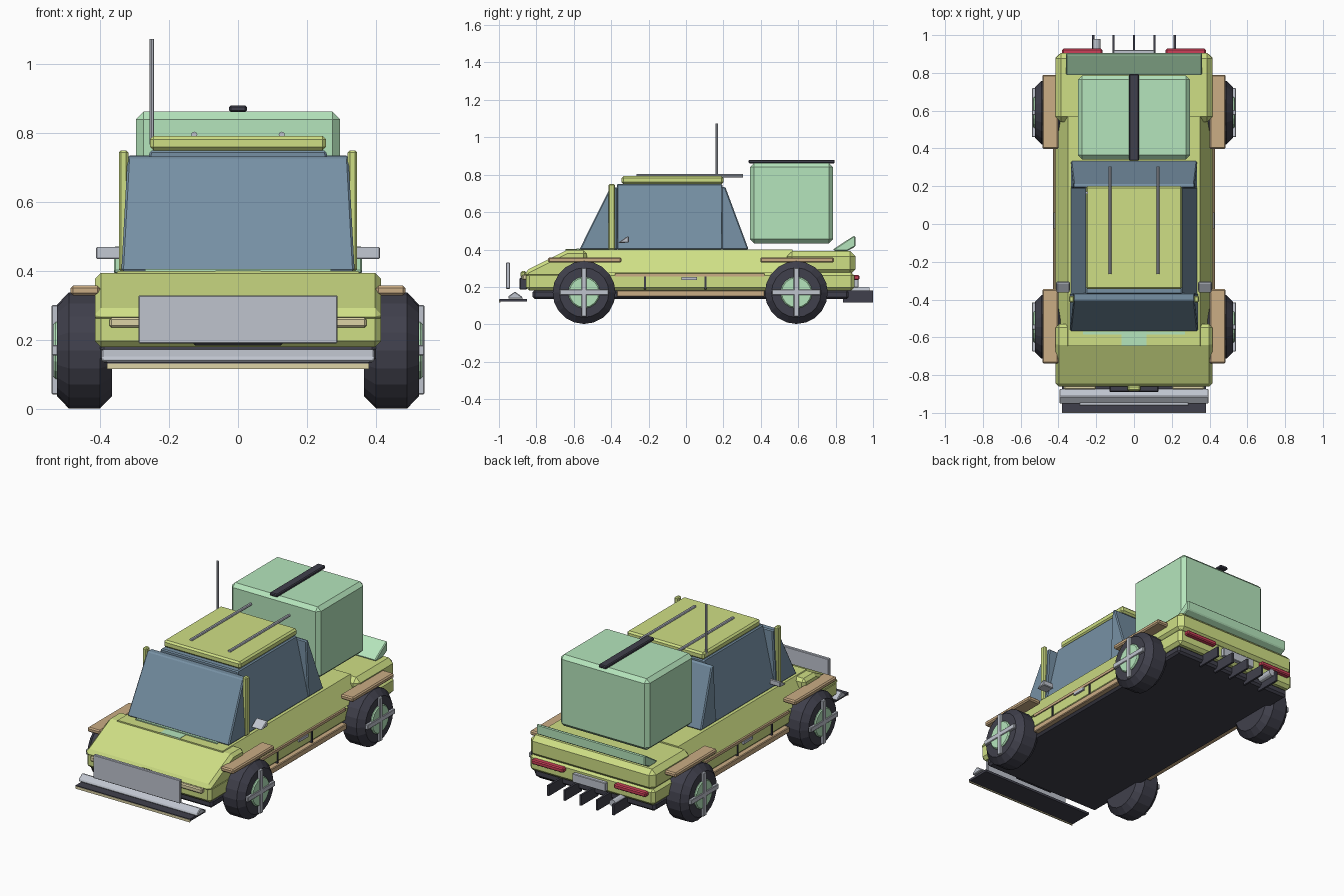
import bpy, bmesh, math
from mathutils import Matrix

if "Cube" in bpy.data.objects:
    bpy.data.objects.remove(bpy.data.objects["Cube"])

def lin(c):
    return c / 12.92 if c <= 0.04045 else ((c + 0.055) / 1.055) ** 2.4

def mat(name, hexa):
    m = bpy.data.materials.new(name)
    m.diffuse_color = [lin(int(hexa[i:i + 2], 16) / 255) for i in (0, 2, 4)] + [1]
    m.use_nodes = True
    m.node_tree.nodes["Principled BSDF"].inputs["Base Color"].default_value = m.diffuse_color
    return m

YEL, MINT, GLASS = mat("lime", "CFDF85"), mat("mint", "B5E5BC"), mat("slate", "7690A4")
DARK, TAN, CREAM = mat("dark", "40404C"), mat("tan", "CBAD85"), mat("cream", "DDD3A6")
RED, STEEL = mat("red", "CC4058"), mat("steel", "BFC4CE")

def finish(name, bm, material, bevel=0.0):
    bmesh.ops.recalc_face_normals(bm, faces=bm.faces)
    me = bpy.data.meshes.new(name)
    bm.to_mesh(me)
    bm.free()
    ob = bpy.data.objects.new(name, me)
    bpy.context.collection.objects.link(ob)
    me.materials.append(material)
    if bevel:
        b = ob.modifiers.new("bevel", 'BEVEL')
        b.width, b.segments, b.limit_method = bevel, 1, 'ANGLE'
    return ob

def box(name, x, y, z, material, bevel=0.0, top=1.0):
    """Box from (min, max) ranges; top scales the upper face in x."""
    bm = bmesh.new()
    bmesh.ops.create_cube(bm, size=1)
    for v in bm.verts:
        s = top if v.co.z > 0 else 1.0
        v.co = ((x[0] + x[1]) / 2 + v.co.x * (x[1] - x[0]) * s,
                (y[0] + y[1]) / 2 + v.co.y * (y[1] - y[0]),
                (z[0] + z[1]) / 2 + v.co.z * (z[1] - z[0]))
    return finish(name, bm, material, bevel)

def pair(name, x, y, z, material, bevel=0.0):
    box(name + "_right", x, y, z, material, bevel)
    box(name + "_left", (-x[1], -x[0]), y, z, material, bevel)

def prism(name, profile, half, material, bevel=0.0, half_top=None):
    """Side profile (y, z) extruded across x; half_top tapers it upward."""
    zs = [p[1] for p in profile]
    lo, hi = min(zs), max(zs)
    ht = half if half_top is None else half_top
    bm = bmesh.new()
    rows = []
    for s in (-1, 1):
        rows.append([bm.verts.new((s * (half + (ht - half) * (z - lo) / (hi - lo)), y, z))
                     for y, z in profile])
    n = len(profile)
    bm.faces.new(rows[0])
    bm.faces.new(rows[1])
    for i in range(n):
        j = (i + 1) % n
        bm.faces.new((rows[0][i], rows[0][j], rows[1][j], rows[1][i]))
    return finish(name, bm, material, bevel)

def cyl(name, c, r, depth, axis, material, bevel=0.0, sides=20):
    bm = bmesh.new()
    bmesh.ops.create_cone(bm, cap_ends=True, segments=sides, radius1=r, radius2=r, depth=depth)
    rot = {'X': Matrix.Rotation(math.pi / 2, 4, 'Y'),
           'Y': Matrix.Rotation(math.pi / 2, 4, 'X'), 'Z': Matrix()}[axis]
    bmesh.ops.transform(bm, matrix=Matrix.Translation(c) @ rot, verts=bm.verts)
    ob = finish(name, bm, material, bevel)
    if bevel:
        ob.modifiers["bevel"].angle_limit = math.radians(40)
    return ob

# Body
box("chassis", (-0.40, 0.40), (-0.82, 0.87), (0.135, 0.185), DARK, 0.012)
box("lower_body", (-0.415, 0.415), (-0.855, 0.9), (0.18, 0.28), YEL, 0.018)
box("middle_body", (-0.415, 0.415), (-0.645, 0.57), (0.275, 0.40), YEL, 0.0, 0.84)
box("rear_deck", (-0.415, 0.415), (0.54, 0.905), (0.265, 0.392), YEL, 0.028)
prism("hood", [(-0.86, 0.25), (-0.86, 0.285), (-0.64, 0.395), (-0.53, 0.395), (-0.53, 0.25)],
      0.415, YEL, 0.018)
box("hood_vent", (-0.065, 0.065), (-0.645, -0.56), (0.39, 0.402), MINT)
box("cowl_strip", (-0.27, 0.27), (-0.585, -0.57), (0.395, 0.406), MINT)

# Cabin
box("cabin_glass", (-0.335, 0.335), (-0.37, 0.195), (0.40, 0.75), GLASS, 0.006, 0.76)
prism("windshield", [(-0.57, 0.40), (-0.405, 0.732), (-0.365, 0.732), (-0.365, 0.40)],
      0.338, GLASS, 0.006, 0.32)
prism("rear_window", [(0.335, 0.40), (0.21, 0.735), (0.19, 0.735), (0.19, 0.40)],
      0.335, GLASS, 0.006, 0.32)
box("roof", (-0.255, 0.255), (-0.345, 0.2), (0.75, 0.792), YEL, 0.01)
pair("pillar", (0.318, 0.345), (-0.415, -0.38), (0.40, 0.75), YEL, 0.006)
for s, side in ((1, "right"), (-1, "left")):
    cyl("roof_rail_" + side, (s * 0.127, 0.02, 0.795), 0.009, 0.57, 'Y', STEEL, 0, 8)
    # Wing mirror: wedge reaching back from the pillar
    x0, x1 = sorted((s * 0.34, s * 0.412))
    ob = prism("mirror_" + side, [(-0.365, 0.435), (-0.315, 0.47), (-0.305, 0.47), (-0.305, 0.437)],
               0.036, STEEL, 0.004)
    ob.location.x = (x0 + x1) / 2
cyl("antenna", (-0.25, 0.165, 0.92), 0.007, 0.305, 'Z', STEEL, 0, 8)

# Cargo and rear spoiler
box("cargo_box", (-0.296, 0.296), (0.342, 0.787), (0.433, 0.862), MINT, 0.022)
box("cargo_strap", (-0.026, 0.026), (0.335, 0.795), (0.861, 0.88), DARK, 0.005)
prism("spoiler", [(0.785, 0.40), (0.895, 0.472), (0.905, 0.472), (0.905, 0.415), (0.86, 0.392),
                  (0.8, 0.392)], 0.36, MINT, 0.006)

# Wheels with hub and crossed spokes
for y, end in ((-0.545, "front"), (0.59, "rear")):
    for s, side in ((1, "right"), (-1, "left")):
        tag = end + "_" + side
        cyl("tyre_" + tag, (s * 0.445, y, 0.17), 0.168, 0.16, 'X', DARK, 0.035)
        cyl("hub_" + tag, (s * 0.517, y, 0.17), 0.085, 0.036, 'X', MINT, 0.006, 16)
        x = sorted((s * 0.52, s * 0.54))
        box("spoke_upright_" + tag, x, (y - 0.014, y + 0.014), (0.042, 0.302), STEEL, 0.003)
        box("spoke_level_" + tag, x, (y - 0.13, y + 0.13), (0.156, 0.186), STEEL, 0.003)
    pair("fender_flare_" + end, (0.40, 0.485), (y - 0.193, y + 0.2), (0.33, 0.358), TAN, 0.007)

# Side trim
pair("side_skirt", (0.38, 0.43), (-0.37, 0.42), (0.148, 0.182), TAN, 0.004)
pair("side_trim", (0.41, 0.422), (-0.38, 0.42), (0.256, 0.272), TAN)
for i, y in enumerate((-0.22, 0.105)):
    pair("door_gap_%d" % i, (0.40, 0.42), (y - 0.005, y + 0.005), (0.185, 0.256), DARK)
pair("door_handle", (0.41, 0.426), (-0.025, 0.06), (0.238, 0.254), STEEL)

# Front end
box("front_splitter", (-0.38, 0.38), (-0.998, -0.85), (0.122, 0.136), DARK)
box("splitter_lip", (-0.38, 0.38), (-1.0, -0.992), (0.117, 0.132), CREAM)
prism("front_bumper", [(-0.95, 0.137), (-0.95, 0.15), (-0.915, 0.175), (-0.88, 0.15), (-0.87, 0.137)],
      0.395, STEEL, 0.004)
box("push_plate", (-0.288, 0.288), (-0.962, -0.942), (0.19, 0.33), STEEL, 0.003)
box("grille", (-0.13, 0.13), (-0.89, -0.85), (0.185, 0.25), DARK, 0.005)
box("tow_eye", (-0.035, 0.035), (-0.885, -0.855), (0.25, 0.285), YEL, 0.008)
pair("headlight", (0.2, 0.372), (-0.876, -0.85), (0.236, 0.266), CREAM, 0.006)

# Rear end
pair("tail_light", (0.168, 0.38), (0.89, 0.928), (0.237, 0.264), RED, 0.006)
box("rear_plate", (-0.11, 0.11), (0.89, 0.922), (0.198, 0.25), STEEL, 0.003)
for i in range(5):
    x = (i - 2) * 0.108
    box("diffuser_fin_%d" % i, (x - 0.006, x + 0.006), (0.84, 1.0), (0.117, 0.18), DARK)
cyl("exhaust", (-0.198, 0.93, 0.175), 0.021, 0.1, 'Y', STEEL, 0, 12)
